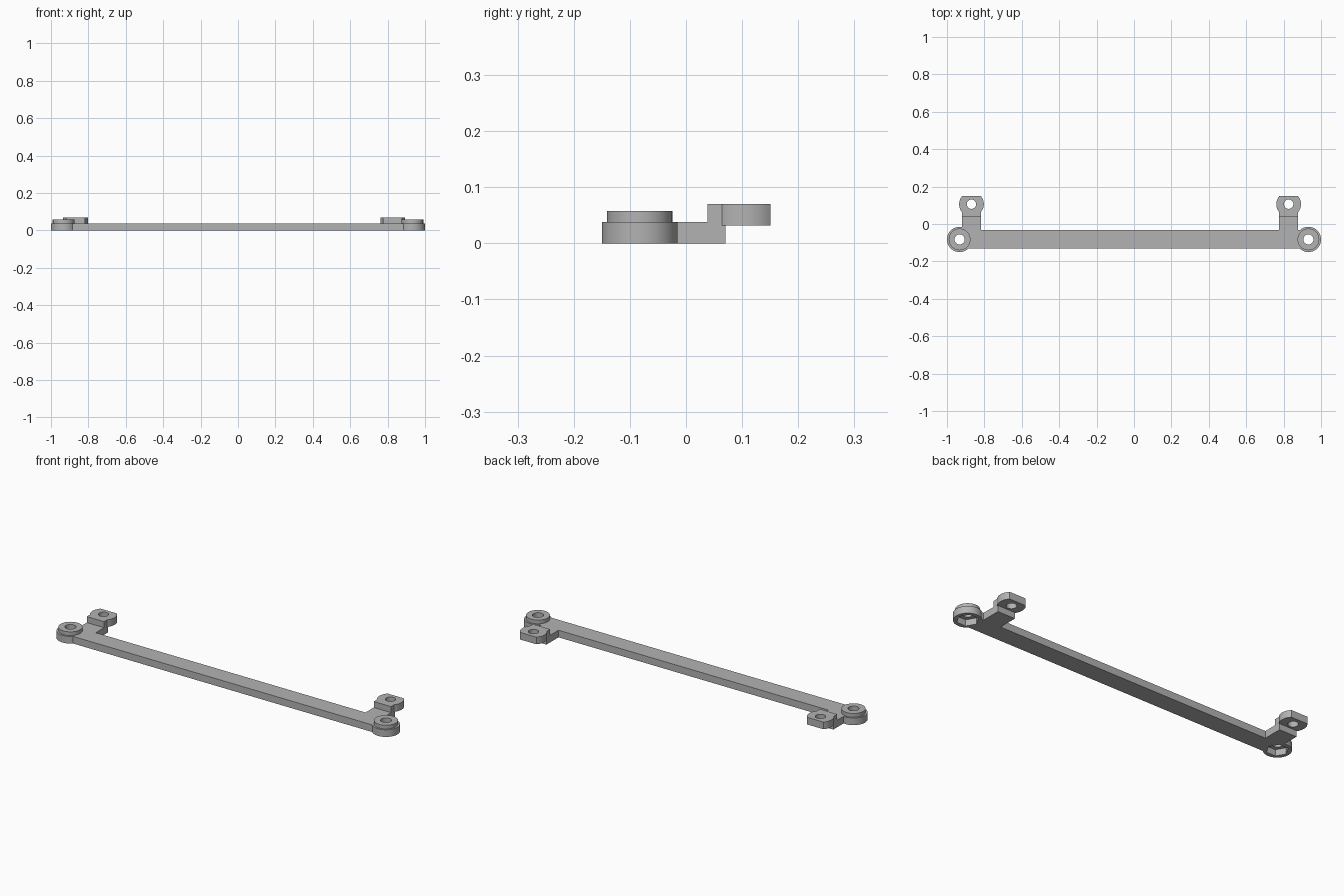
import bpy, bmesh, math

if "Cube" in bpy.data.objects:
    bpy.data.objects.remove(bpy.data.objects["Cube"])

grey = bpy.data.materials.new("plain grey")
grey.use_nodes = True
colour = (0.45, 0.45, 0.45, 1)
grey.diffuse_color = colour
grey.node_tree.nodes["Principled BSDF"].inputs["Base Color"].default_value = colour


def prism(name, points, z0, z1):
    """Extrude a flat outline from z0 to z1."""
    bm = bmesh.new()
    face = bm.faces.new([bm.verts.new((x, y, z0)) for x, y in points])
    top = bmesh.ops.extrude_face_region(bm, geom=[face])["geom"]
    verts = [g for g in top if isinstance(g, bmesh.types.BMVert)]
    bmesh.ops.translate(bm, vec=(0, 0, z1 - z0), verts=verts)
    bmesh.ops.recalc_face_normals(bm, faces=bm.faces)
    mesh = bpy.data.meshes.new(name)
    bm.to_mesh(mesh)
    bm.free()
    mesh.materials.append(grey)
    obj = bpy.data.objects.new(name, mesh)
    bpy.context.collection.objects.link(obj)
    return obj


def box(name, x0, x1, y0, y1, z0, z1):
    return prism(name, [(x0, y0), (x1, y0), (x1, y1), (x0, y1)], z0, z1)


def disc(name, x, y, r, z0, z1, sides=64):
    steps = [math.tau * i / sides for i in range(sides)]
    return prism(name, [(x + r * math.cos(a), y + r * math.sin(a)) for a in steps], z0, z1)


def combine(target, tools, operation):
    """Merge or cut with each tool, then remove the tool."""
    bpy.context.view_layer.objects.active = target
    for tool in tools:
        mod = target.modifiers.new(tool.name, "BOOLEAN")
        mod.operation, mod.solver, mod.object = operation, "EXACT", tool
        bpy.ops.object.modifier_apply(modifier=mod.name)
        bpy.data.objects.remove(tool)


THICK, TOP = 0.038, 0.07
RING_X, RING_Y = 0.9325, -0.0825
TAB_Y, TAB_R, ARM_HALF = 0.106, 0.066, 0.051

# Long crossbar
bracket = box("bracket_bar", -RING_X, RING_X, -0.13, -0.032, 0, THICK)
solids, cutters = [], []

for side, ring_x, arm_x in (("right", -RING_X, -0.869), ("left", RING_X, 0.827)):
    # Round end boss with a raised collar, bolt hole and hexagonal nut pocket
    solids.append(disc(side + "_boss", ring_x, RING_Y, 0.0675, 0, THICK))
    solids.append(disc(side + "_collar", ring_x, RING_Y, 0.058, 0.02, 0.058))
    cutters.append(disc(side + "_bolt_hole", ring_x, RING_Y, 0.027, -0.1, 0.2))
    cutters.append(disc(side + "_nut_pocket", ring_x, RING_Y, 0.053, -0.1, 0.033, 6))

    # Short arm with a step up to the tab
    solids.append(box(side + "_arm", arm_x - ARM_HALF, arm_x + ARM_HALF, -0.1, 0.07, 0, THICK))
    solids.append(box(side + "_step", arm_x - ARM_HALF, arm_x + ARM_HALF, 0.038, 0.07, 0.01, TOP))

    # Rounded tab with flat front and back, and its screw hole
    bulge = math.asin(0.045 / TAB_R)
    angles = [-bulge + 2 * bulge * i / 16 for i in range(17)]
    angles += [a + math.pi for a in angles]
    outline = [(arm_x + TAB_R * math.cos(a), TAB_Y + TAB_R * math.sin(a)) for a in angles]
    solids.append(prism(side + "_tab", outline, 0.032, TOP))
    cutters.append(disc(side + "_screw_hole", arm_x, TAB_Y, 0.025, -0.1, 0.2))

combine(bracket, solids, "UNION")
combine(bracket, cutters, "DIFFERENCE")

bpy.ops.object.select_all(action="DESELECT")
bracket.select_set(True)
bpy.context.view_layer.objects.active = bracket
bpy.ops.object.shade_smooth_by_angle(angle=math.radians(30))
